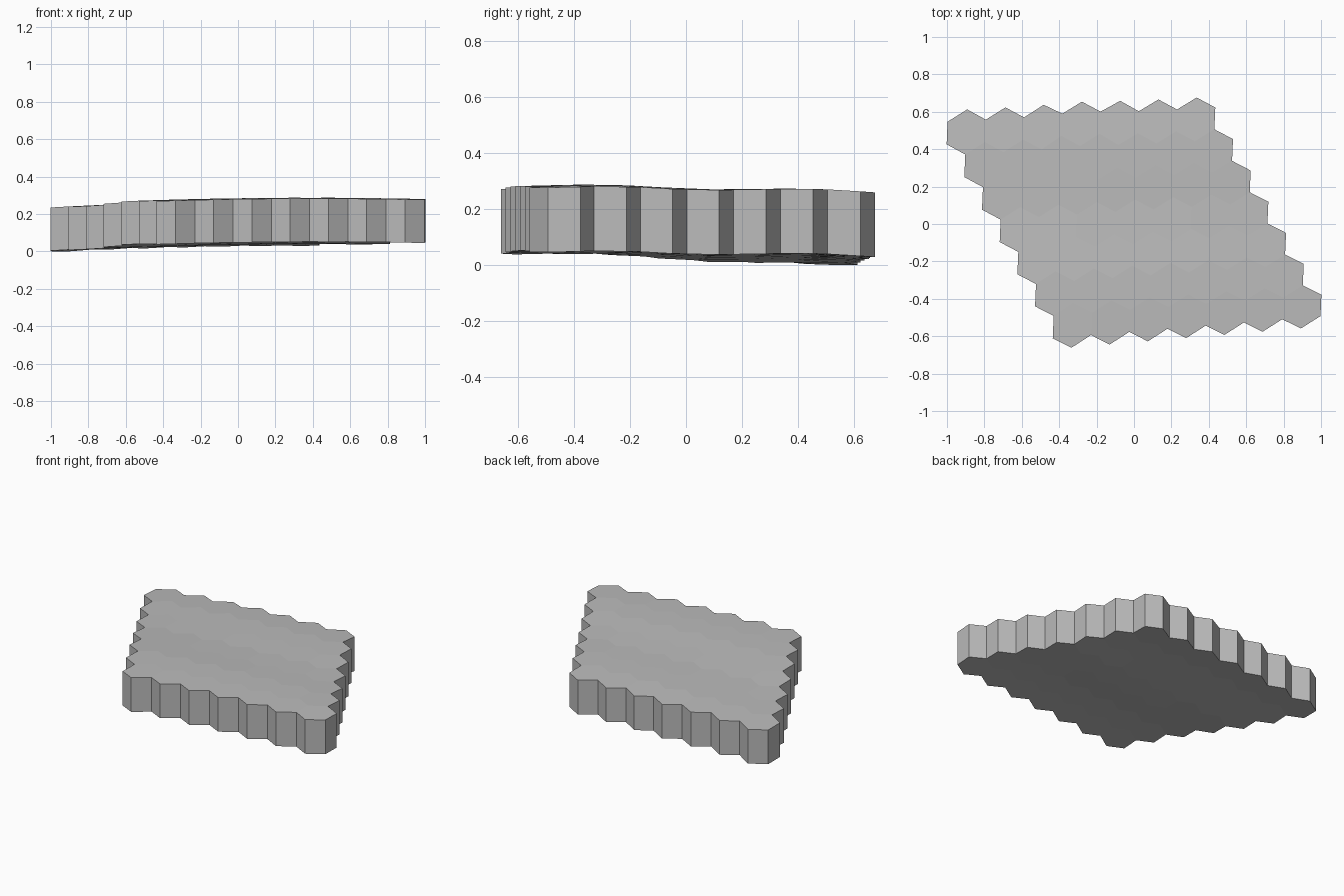
import bpy, bmesh, math

cube = bpy.data.objects.get("Cube")
if cube:
    bpy.data.objects.remove(cube, do_unlink=True)

ROWS = COLS = 7
THICKNESS = 0.231


# Gently skewed honeycomb: u counts cells along a row, v counts rows to the front
def warp(u, v):
    x = -0.897 + 0.2045 * u - 0.0077 * v
    y = 0.492 + 0.0112 * u - 0.1808 * v + 0.0009 * u * v
    y += 0.015 * math.exp(-(u - 3) ** 2 - v ** 2)
    # shallow domed and rippled underside
    z = 0.046 + 0.015 * x - 0.019 * y - 0.02 * x * x - 0.007 * y * y
    z += 0.005 * math.cos(2 * math.pi * (y + 0.3) / 0.75)
    return x, y, z


# Corners of one pointed hexagonal cell in lattice steps
CORNERS = [(0, -2), (0.5, -1), (0.5, 1), (0, 2), (-0.5, 1), (-0.5, -1)]

bm = bmesh.new()
shared = {}


def corner(u2, v3):
    key = (round(u2), round(v3))
    if key not in shared:
        shared[key] = bm.verts.new(warp(key[0] / 2, key[1] / 3))
    return shared[key]


# Sheet of cells, each row shifted by half a cell
for row in range(ROWS):
    for col in range(COLS):
        centre = 2 * col + row
        bm.faces.new([corner(centre + 2 * du, 3 * row + dv) for du, dv in CORNERS])

# Rest the lowest corner on the ground, then raise the sheet into a solid slab
lowest = min(v.co.z for v in bm.verts)
for v in bm.verts:
    v.co.z -= lowest
raised = bmesh.ops.extrude_face_region(bm, geom=bm.faces[:], use_keep_orig=True)
top = [g for g in raised["geom"] if isinstance(g, bmesh.types.BMVert)]
bmesh.ops.translate(bm, verts=top, vec=(0, 0, THICKNESS))
bmesh.ops.recalc_face_normals(bm, faces=bm.faces[:])

mesh = bpy.data.meshes.new("hexagon_slab")
bm.to_mesh(mesh)
bm.free()
slab = bpy.data.objects.new("hexagon_slab", mesh)
bpy.context.collection.objects.link(slab)

# Plain grey
grey = bpy.data.materials.new("plain grey")
grey.use_nodes = True
colour = (0.5, 0.5, 0.5, 1)
grey.diffuse_color = colour
grey.node_tree.nodes["Principled BSDF"].inputs["Base Color"].default_value = colour
mesh.materials.append(grey)
